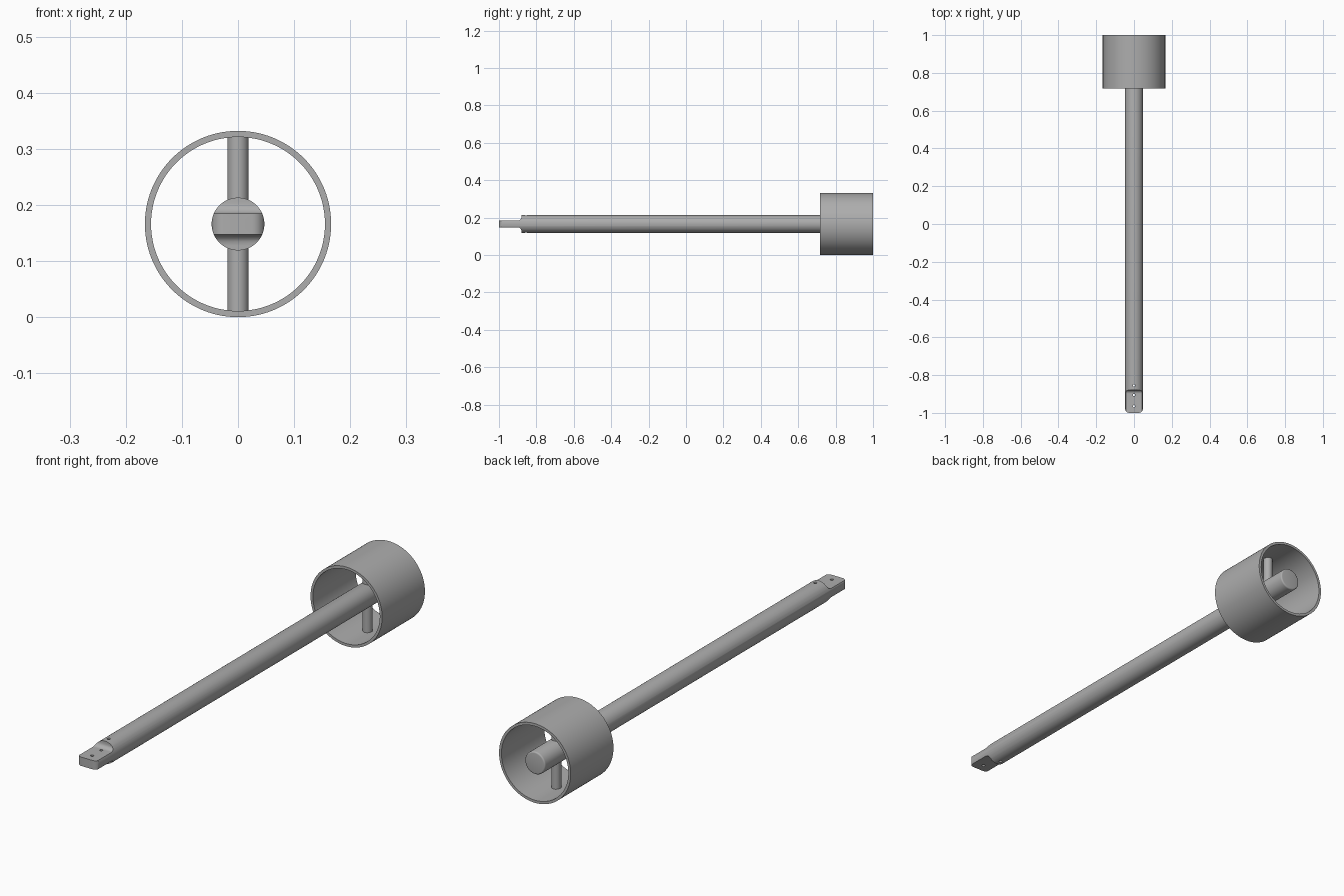
import bpy, bmesh, math
from mathutils import Matrix, Vector

cube = bpy.data.objects.get("Cube")
if cube:
    bpy.data.objects.remove(cube, do_unlink=True)

AXIS_Z = 0.166      # height of the rod axis, also outer ring radius
ROD_R = 0.047
TAB_HALF = 0.0185   # half thickness of the flat tip
STEP_Y = -0.88      # where the flat tip meets the round rod
FILLET = 0.018

steel = bpy.data.materials.new("grey_steel")
steel.use_nodes = True
steel.diffuse_color = (0.42, 0.42, 0.42, 1)
steel.node_tree.nodes["Principled BSDF"].inputs["Base Color"].default_value = (0.42, 0.42, 0.42, 1)


def make_object(name, bm):
    bmesh.ops.recalc_face_normals(bm, faces=bm.faces)
    mesh = bpy.data.meshes.new(name)
    bm.to_mesh(mesh)
    bm.free()
    mesh.materials.append(steel)
    obj = bpy.data.objects.new(name, mesh)
    bpy.context.collection.objects.link(obj)
    return obj


def lathe(name, profile, sides):
    """Spin (radius, y) points about the lengthwise axis."""
    bm = bmesh.new()
    verts = [bm.verts.new((r, y, AXIS_Z)) for r, y in profile]
    edges = [bm.edges.new((a, b)) for a, b in zip(verts, verts[1:] + verts[:1])]
    bmesh.ops.spin(bm, geom=verts + edges, cent=(0, 0, AXIS_Z), axis=(0, 1, 0),
                   angle=math.tau, steps=sides, use_merge=True)
    bmesh.ops.remove_doubles(bm, verts=bm.verts, dist=1e-5)
    return make_object(name, bm)


def prism(name, points, direction):
    """Extrude a closed outline of 3D points along a direction."""
    bm = bmesh.new()
    face = bm.faces.new([bm.verts.new(p) for p in points])
    new = bmesh.ops.extrude_face_region(bm, geom=[face])["geom"]
    bmesh.ops.translate(bm, vec=direction,
                        verts=[v for v in new if isinstance(v, bmesh.types.BMVert)])
    return make_object(name, bm)


def cylinder(name, radius, depth, centre, sides):
    bm = bmesh.new()
    bmesh.ops.create_cone(bm, cap_ends=True, segments=sides, radius1=radius,
                          radius2=radius, depth=depth,
                          matrix=Matrix.Translation(Vector(centre)))
    return make_object(name, bm)


def cut(target, cutter):
    """Subtract the cutter, then discard it."""
    mod = target.modifiers.new("cut", "BOOLEAN")
    mod.operation = "DIFFERENCE"
    mod.solver = "EXACT"
    mod.object = cutter
    bpy.context.view_layer.objects.active = target
    bpy.ops.object.modifier_apply(modifier=mod.name)
    bpy.data.objects.remove(cutter, do_unlink=True)


def arc(cx, cy, radius, start, end, steps=8):
    angles = [math.radians(start + (end - start) * i / steps) for i in range(steps + 1)]
    return [(cx + radius * math.cos(a), cy + radius * math.sin(a)) for a in angles]


# Open ring at the back
ring = lathe("end_ring", [(0.166, 0.717), (0.166, 1), (0.155, 1), (0.155, 0.717)], 96)

# Long rod with a softened back edge
edge = 0.006
rod = lathe("rod", [(0, -1), (ROD_R, -1)]
            + arc(ROD_R - edge, 1 - edge, edge, 0, 90, 4) + [(0, 1)], 64)

# Flats above and below the tip, with a concave fillet into the rod
for side in (1, -1):
    outline = [(-1.1, TAB_HALF)]
    outline += arc(STEP_Y - FILLET, TAB_HALF + FILLET, FILLET, -90, 0)
    outline += [(STEP_Y, 0.1), (-1.1, 0.1)]
    cut(rod, prism("flat_cutter", [(-0.1, y, AXIS_Z + side * z) for y, z in outline],
                   (0.2, 0, 0)))

# Rounded corners at the end of the tip
corner = 0.022
for side in (1, -1):
    outline = arc(ROD_R - corner, -1 + corner, corner, 0, -90)
    outline += [(ROD_R - corner, -1.05), (0.08, -1.05), (0.08, -1 + corner)]
    cut(rod, prism("corner_cutter", [(side * x, y, 0) for x, y in outline], (0, 0, 0.4)))

# Small vertical holes through the tip and rod
for y in (-0.965, -0.905, -0.855):
    cut(rod, cylinder("hole_cutter", 0.0065, 0.4, (0, y, AXIS_Z), 16))

# Cross pin joining the rod to the ring
pin = cylinder("cross_pin", 0.019, 0.314, (0, 0.858, AXIS_Z), 32)

# Smooth curves with crisp edges
bpy.ops.object.select_all(action="DESELECT")
for obj in (ring, rod, pin):
    obj.select_set(True)
bpy.context.view_layer.objects.active = rod
bpy.ops.object.shade_smooth_by_angle(angle=math.radians(30))
